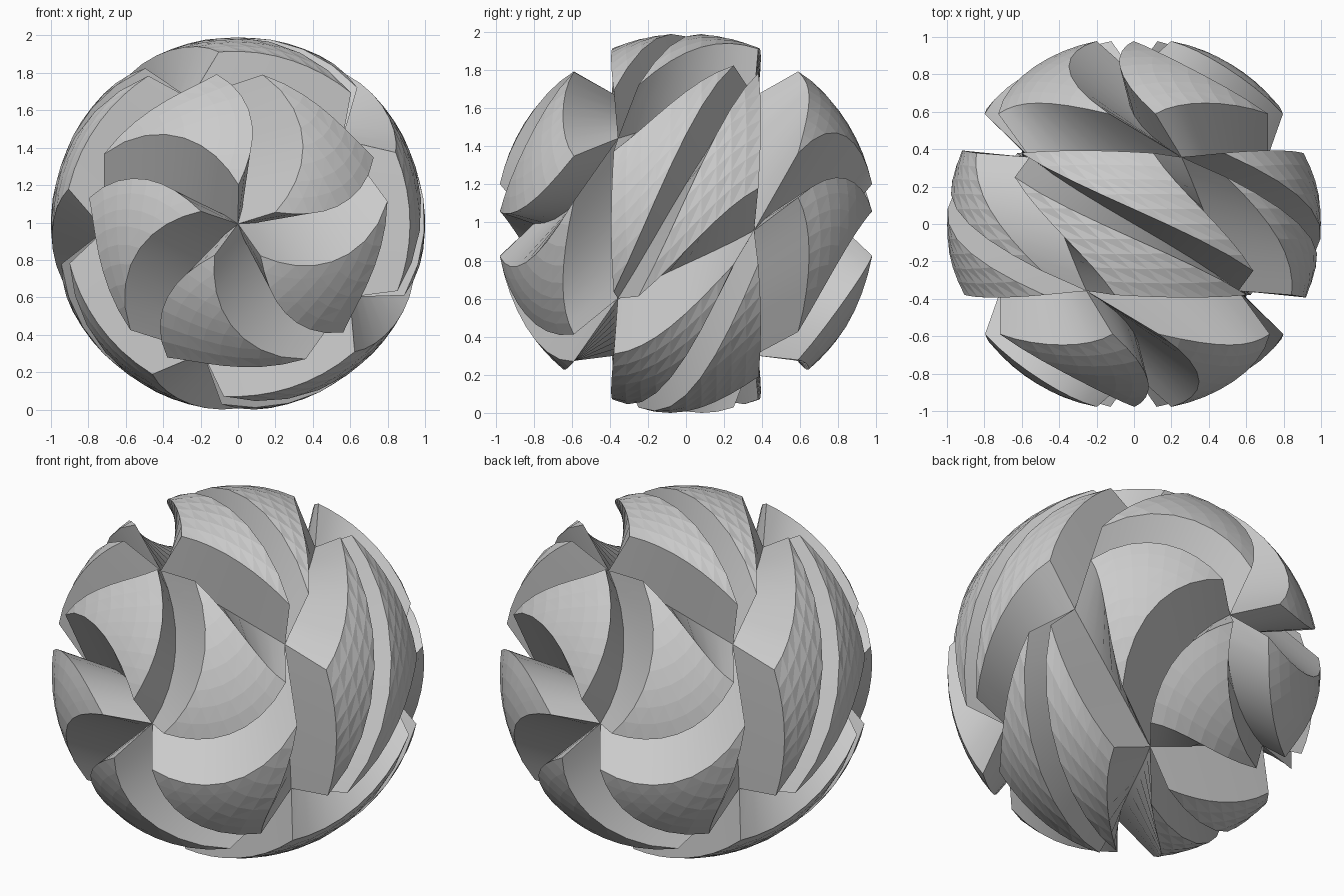
import bpy, bmesh, math
from mathutils import Vector

if "Cube" in bpy.data.objects:
    bpy.data.objects.remove(bpy.data.objects["Cube"])

N = 8                       # segments per triangle edge
CORE, OUTER = 0.8, 1.0      # groove-corner radius, sphere radius
INSET = 0.88                # scale of each raised triangle
TWIST = math.radians(92.8)  # twist per unit along y


def twist(p):
    c, s = math.cos(p.y * TWIST), math.sin(p.y * TWIST)
    return Vector((p.x * c - p.z * s, p.y, p.x * s + p.z * c))


# Icosahedron with its poles on the y axis
ring_y, ring_r = CORE / math.sqrt(5), CORE * 2 / math.sqrt(5)
corners = [Vector((0, -CORE, 0)), Vector((0, CORE, 0))]
for k in range(5):
    for y, off in ((-ring_y, 0), (ring_y, 36)):
        a = math.radians(72 * k + off)
        corners.append(Vector((ring_r * math.cos(a), y, ring_r * math.sin(a))))
ico = bmesh.new()
for p in corners:
    ico.verts.new(p)
bmesh.ops.convex_hull(ico, input=ico.verts[:])

bm = bmesh.new()


def raised_triangle(a, b, c):
    """Spherical cap block standing on one icosahedron face."""
    mid = (a + b + c) / 3
    nrm = mid.normalized()
    base, top = {}, {}
    for i in range(N + 1):
        for j in range(N + 1 - i):
            p = (a * (N - i - j) + b * i + c * j) / N
            flat = (p - mid) * INSET
            top[i, j] = bm.verts.new(twist(flat + nrm * math.sqrt(OUTER ** 2 - flat.length_squared)))
            if i == 0 or j == 0 or i + j == N:
                base[i, j] = bm.verts.new(twist(p))
    # faceted outer surface
    for i in range(N):
        for j in range(N - i):
            bm.faces.new((top[i, j], top[i + 1, j], top[i, j + 1]))
            if i + j < N - 1:
                bm.faces.new((top[i + 1, j], top[i + 1, j + 1], top[i, j + 1]))
    # groove walls
    rim = [(i, 0) for i in range(N)] + [(N - j, j) for j in range(N)] + [(0, N - j) for j in range(N)]
    for s, e in zip(rim, rim[1:] + rim[:1]):
        bm.faces.new((base[s], base[e], top[e], top[s])).smooth = True


for f in ico.faces:
    a, b, c = (v.co.copy() for v in f.verts)
    if (b - a).cross(c - a).dot(a) < 0:
        b, c = c, b
    raised_triangle(a, b, c)
ico.free()

# Join neighbouring blocks along the groove bottoms
bmesh.ops.remove_doubles(bm, verts=bm.verts[:], dist=1e-4)
bmesh.ops.recalc_face_normals(bm, faces=bm.faces[:])
for e in bm.edges:
    if len(e.link_faces) != 2 or e.calc_face_angle(0) > math.radians(30):
        e.smooth = False

# Stand it on the ground
low = min(v.co.z for v in bm.verts)
bmesh.ops.translate(bm, vec=(0, 0, -low), verts=bm.verts[:])

mesh = bpy.data.meshes.new("twisted_grooved_sphere")
bm.to_mesh(mesh)
bm.free()
bpy.context.collection.objects.link(bpy.data.objects.new("twisted_grooved_sphere", mesh))
